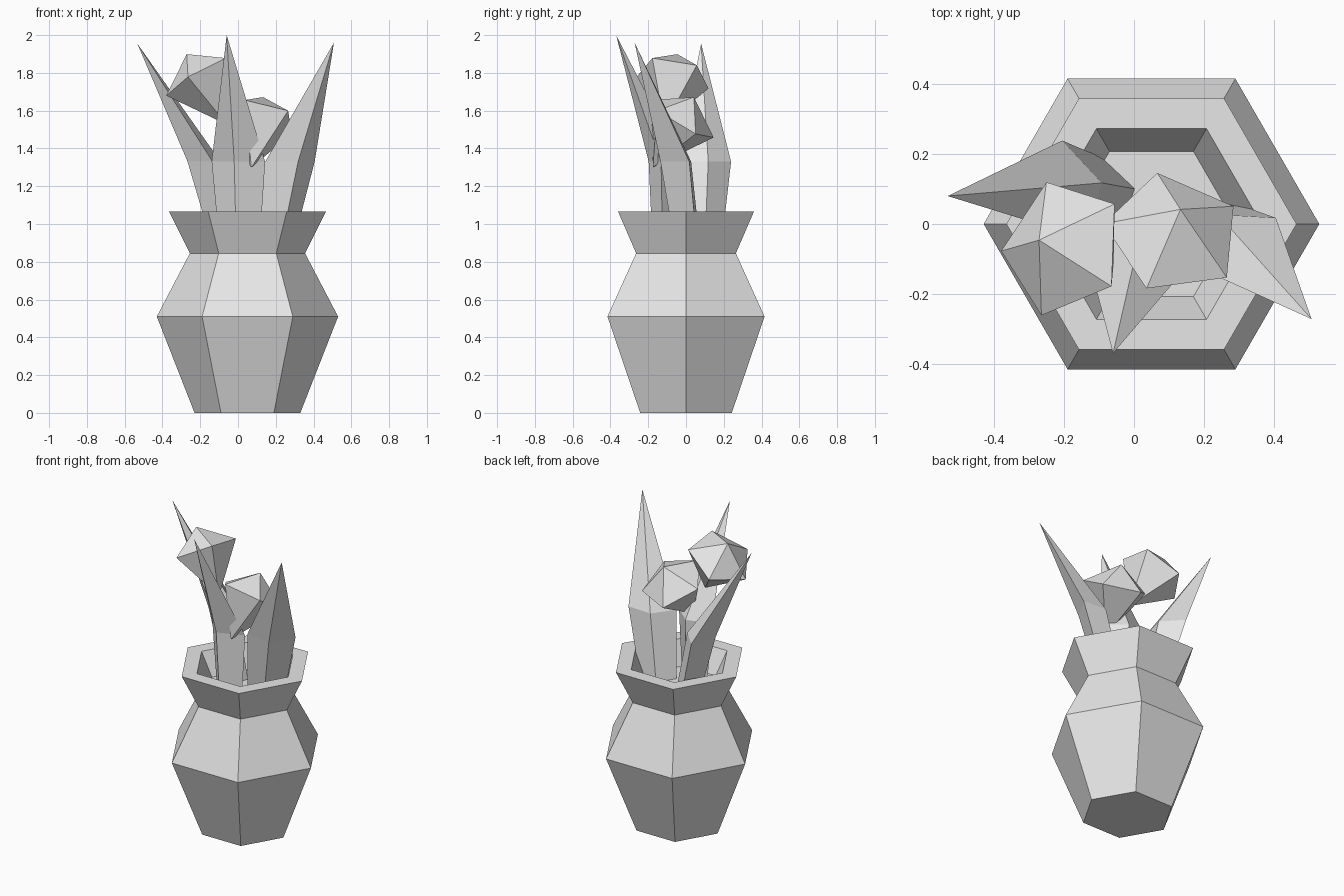
import bpy
import bmesh
import math
from mathutils import Vector

cube = bpy.data.objects.get("Cube")
if cube:
    bpy.data.objects.remove(cube, do_unlink=True)

GREY = (0.8, 0.8, 0.8, 1)
grey = bpy.data.materials.new("plain_grey")
grey.use_nodes = True
grey.diffuse_color = GREY
grey.node_tree.nodes["Principled BSDF"].inputs["Base Color"].default_value = GREY


def loft(name, sections):
    """Skin a closed solid through sections; a one-point section is a tip."""
    bm = bmesh.new()
    rings = [[bm.verts.new(p) for p in s] for s in sections]
    for low, high in zip(rings, rings[1:]):
        n = max(len(low), len(high))
        for i in range(n):
            j = (i + 1) % n
            if len(low) == 1:
                bm.faces.new((low[0], high[j], high[i]))
            elif len(high) == 1:
                bm.faces.new((low[i], low[j], high[0]))
            else:
                bm.faces.new((low[i], low[j], high[j], high[i]))
    for ring in (rings[0], rings[-1]):
        if len(ring) > 1:
            bm.faces.new(ring)
    bmesh.ops.recalc_face_normals(bm, faces=bm.faces)
    mesh = bpy.data.meshes.new(name)
    bm.to_mesh(mesh)
    bm.free()
    mesh.materials.append(grey)
    obj = bpy.data.objects.new(name, mesh)
    bpy.context.collection.objects.link(obj)


def hexagon(radius, z):
    angles = [math.radians(60 * i) for i in range(6)]
    return [(0.05 + radius * math.cos(a), radius * math.sin(a), z) for a in angles]


def diamond(centre, z, outward, half_width, outer, inner):
    c, out = Vector((*centre, z)), Vector((*outward, 0)).normalized()
    side = Vector((-out.y, out.x, 0))
    return [c + out * outer, c + side * half_width,
            c - out * inner, c - side * half_width]


def leaf(name, base, middle, tip, outward):
    loft(name, [diamond(base, 0.9, outward, 0.11, 0.08, 0.07),
                diamond(middle, 1.33, outward, 0.145, 0.1, 0.08),
                [tip]])


def flower(name, centre, axis, corner):
    """Five-sided bud: a shallow cap above a long taper."""
    c, axis = Vector(centre), Vector(axis).normalized()
    u = Vector(corner) - c
    u = (u - axis * u.dot(axis)).normalized()
    w = axis.cross(u)
    ring = []
    for i in range(5):
        a = math.tau * i / 5
        ring.append(c + (u * math.cos(a) + w * math.sin(a)) * 0.203)
    loft(name, [[c - axis * 0.295], ring, [c + axis * 0.14]])


# Vase: outer wall, rim, inner wall and soil level
loft("vase", [hexagon(r, z) for r, z in (
    (0.28, 0), (0.48, 0.51), (0.305, 0.845),
    (0.415, 1.065), (0.315, 1.065), (0.24, 0.915))])

# Pointed leaves
leaf("front_leaf", (0.008, -0.1), (0.002, -0.1), (-0.06, -0.37, 2.0), (-0.22, -0.97))
leaf("right_leaf", (-0.063, 0.083), (-0.17, 0.098), (-0.533, 0.08, 1.955), (-0.97, -0.245))
leaf("left_leaf", (0.195, 0.01), (0.275, -0.045), (0.508, -0.272, 1.96), (0.43, -0.9))

# Buds
flower("tall_flower", (-0.203, -0.068, 1.779), (-0.072, 0.023, 0.126), (-0.06, 0.057, 1.845))
flower("short_flower", (0.113, -0.028, 1.552), (0.02, 0.07, 0.12), (0.067, 0.155, 1.465))
